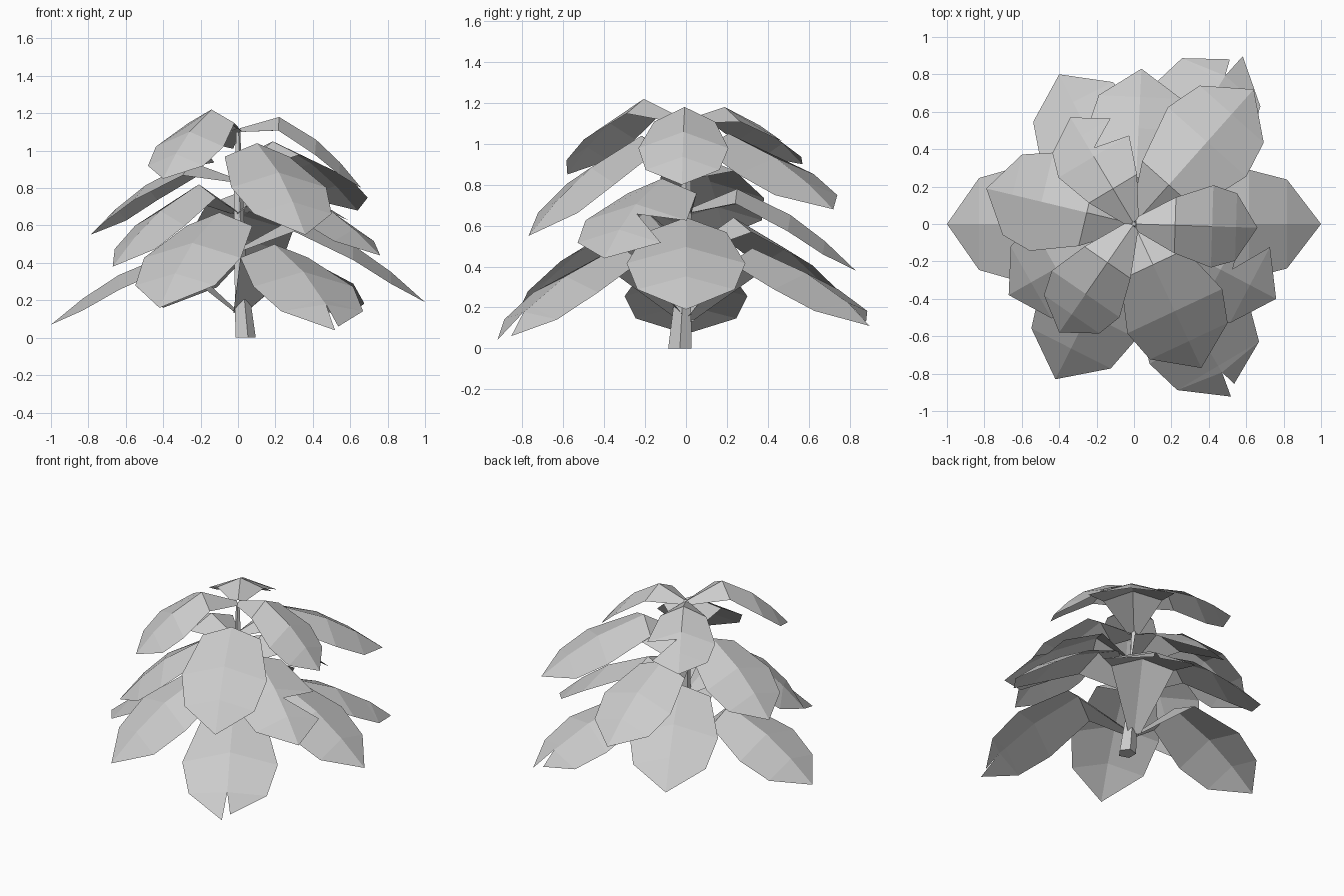
import bpy, bmesh, math
from mathutils import Vector

if "Cube" in bpy.data.objects:
    bpy.data.objects.remove(bpy.data.objects["Cube"])


def make_object(name, bm):
    bmesh.ops.recalc_face_normals(bm, faces=bm.faces)
    mesh = bpy.data.meshes.new(name)
    bm.to_mesh(mesh)
    bm.free()
    ob = bpy.data.objects.new(name, mesh)
    bpy.context.collection.objects.link(ob)
    return ob


def leaf(name, tip, peak, base_z, hw, notch=None, fold=0.08):
    """Arched leaf: rises from the stem to a peak, widens, then droops to its tip."""
    tip = Vector(tip)
    reach = math.hypot(tip.x, tip.y)
    out = Vector((tip.x, tip.y, 0)) / reach
    side = Vector((-out.y, out.x, 0))
    pr, pz = peak
    bm = bmesh.new()

    def vert(r, s, z):
        return bm.verts.new(out * r + side * s + Vector((0, 0, z)))

    def rib(t, drop):
        return pr + t * (reach - pr), pz + drop * (tip.z - pz)

    # Rows across the leaf: along rib, drop, width factor, fold factor
    mids, sides = [], {1: [], -1: []}
    for t, drop, w, f in ((0, 0, 0.68, 0.9), (0.45, 0.32, 1.0, 1.0), (0.74, 0.64, 0.82, 0.8)):
        r, z = rib(t, drop)
        mids.append(vert(r, 0, z))
        for s in (1, -1):
            sides[s].append(vert(r, s * w * hw, z - fold * f))
    base = vert(0.01, 0, base_z)
    base_side = {s: vert(0.01, s * 0.035, base_z - 0.02) for s in (1, -1)}
    if notch == "tip":
        r, z = rib(0.80, 0.70)
        inner = vert(r, 0, z)
    else:
        end = vert(reach, 0, tip.z)
    for s in (1, -1):
        e = sides[s]
        bm.faces.new((base, base_side[s], e[0], mids[0]))
        bm.faces.new((mids[0], e[0], e[1], mids[1]))
        if notch == s:      # torn edge
            r, z = rib(0.54, 0.42)
            n = vert(r, s * 0.12 * hw, z - 0.01)
            bm.faces.new((mids[1], e[1], n))
            bm.faces.new((mids[1], n, mids[2]))
            bm.faces.new((mids[2], n, e[2]))
        else:
            bm.faces.new((mids[1], e[1], e[2], mids[2]))
        if notch == "tip":  # split point
            p = vert(reach - (0.05 if s > 0 else 0), s * 0.025, tip.z + (0.02 if s > 0 else 0))
            bm.faces.new((mids[2], e[2], inner))
            bm.faces.new((inner, e[2], p))
        else:
            bm.faces.new((mids[2], e[2], end))
    return make_object(name, bm)


# Leaves: tip, (peak radius, peak height), base height, half width, notch
TIERS = {
    "top_leaf": [
        ((0.66, -0.02, 0.80), (0.22, 1.18), 1.12, 0.22, None),
        ((-0.34, 0.57, 0.90), (0.22, 1.18), 1.12, 0.22, -1),
        ((-0.40, -0.58, 0.85), (0.25, 1.22), 1.12, 0.22, None),
    ],
    "upper_leaf": [
        ((0.64, 0.72, 0.68), (0.28, 1.05), 0.90, 0.28, None),
        ((-0.79, 0.19, 0.55), (0.26, 0.94), 0.85, 0.27, None),
        ((0.36, -0.77, 0.55), (0.24, 1.04), 0.90, 0.28, None),
    ],
    "middle_leaf": [
        ((0.76, -0.40, 0.44), (0.25, 0.83), 0.68, 0.28, 1),
        ((0.04, 0.83, 0.38), (0.25, 0.78), 0.68, 0.27, None),
        ((-0.67, -0.38, 0.38), (0.24, 0.82), 0.68, 0.27, None),
    ],
    "lower_leaf": [
        ((1.00, 0.00, 0.19), (0.30, 0.64), 0.48, 0.29, None),
        ((-0.40, 0.80, 0.16), (0.26, 0.64), 0.48, 0.29, None),
        ((-0.42, -0.83, 0.16), (0.22, 0.67), 0.48, 0.29, None),
    ],
    "bottom_leaf": [
        ((0.56, 0.91, 0.11), (0.38, 0.49), 0.15, 0.30, "tip"),
        ((-1.00, 0.00, 0.07), (0.34, 0.46), 0.15, 0.30, None),
        ((0.54, -0.91, 0.04), (0.38, 0.50), 0.15, 0.31, "tip"),
    ],
}
for tier, leaves in TIERS.items():
    for i, args in enumerate(leaves):
        leaf(f"{tier}_{i + 1}", *args)

# Slightly leaning five-sided stem
bm = bmesh.new()
rings = []
for cx, cy, z, r in ((0.035, -0.03, 0.0, 0.06), (0.01, -0.01, 0.35, 0.035),
                     (0.0, 0.0, 0.75, 0.028), (0.0, 0.0, 1.1, 0.012)):
    rings.append([bm.verts.new((cx + r * math.cos(a), cy + r * math.sin(a), z))
                  for a in (k * math.tau / 5 for k in range(5))])
for lo, hi in zip(rings, rings[1:]):
    for k in range(5):
        bm.faces.new((lo[k], lo[(k + 1) % 5], hi[(k + 1) % 5], hi[k]))
bm.faces.new(rings[0])
bm.faces.new(rings[-1])
make_object("stem", bm)
